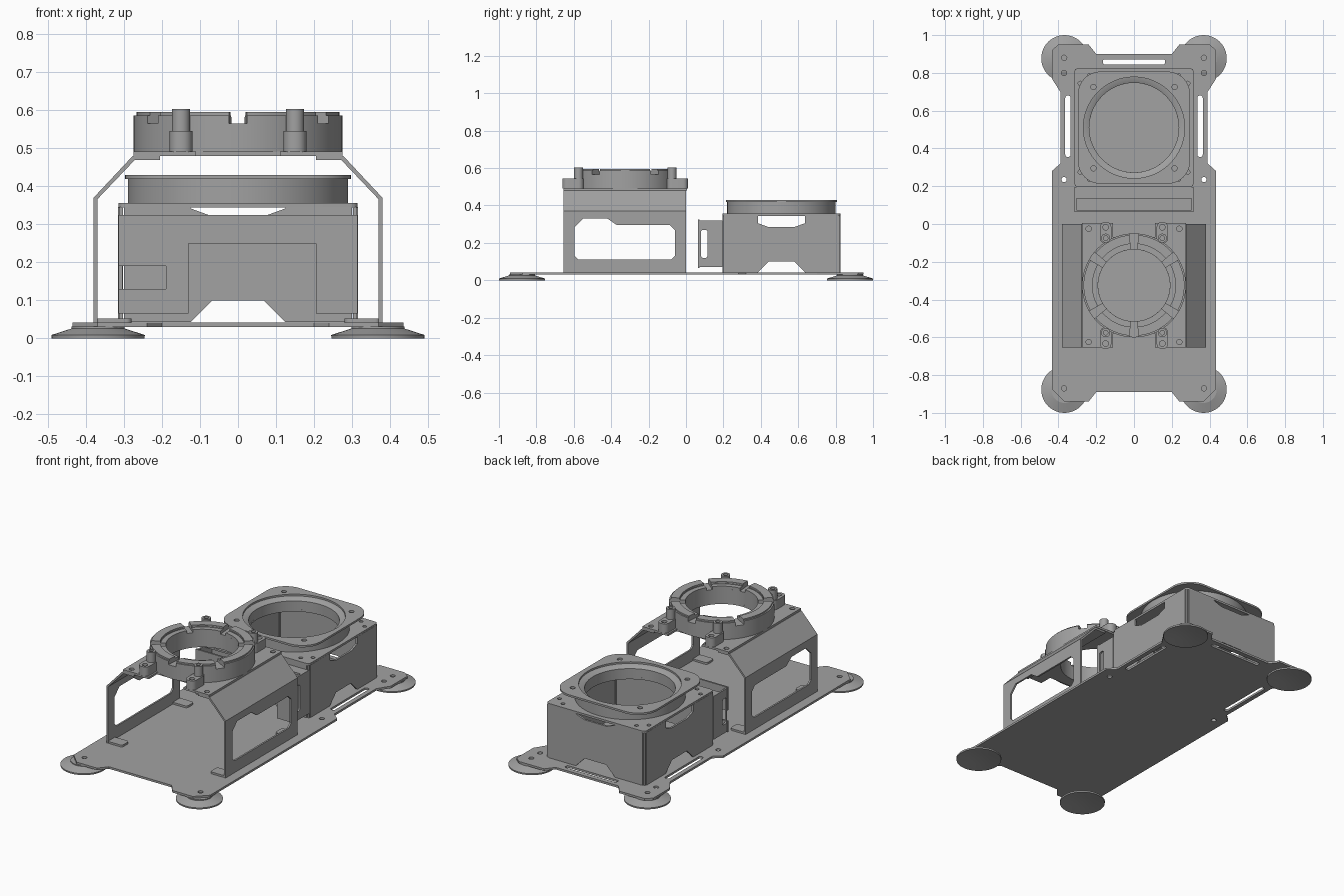
import bpy, bmesh
from math import sin, cos, pi, radians
from mathutils import Matrix, Vector

if "Cube" in bpy.data.objects:
    bpy.data.objects.remove(bpy.data.objects["Cube"])

metal = bpy.data.materials.new("grey_metal")
metal.use_nodes = True
GREY = (0.36, 0.36, 0.36, 1)
metal.diffuse_color = GREY
metal.node_tree.nodes["Principled BSDF"].inputs["Base Color"].default_value = GREY

# Sheet planes: local u, v and thickness mapped to world axes
PLANES = {
    "XY": Matrix(((1, 0, 0), (0, 1, 0), (0, 0, 1))),
    "XZ": Matrix(((1, 0, 0), (0, 0, -1), (0, 1, 0))),
    "YZ": Matrix(((0, 0, 1), (1, 0, 0), (0, 1, 0))),
}


def finish(name, mesh):
    bm = bmesh.new()
    bm.from_mesh(mesh)
    bmesh.ops.remove_doubles(bm, verts=bm.verts, dist=0.00005)
    bmesh.ops.recalc_face_normals(bm, faces=bm.faces)
    bm.to_mesh(mesh)
    bm.free()
    mesh.materials.clear()
    mesh.materials.append(metal)
    ob = bpy.data.objects.new(name, mesh)
    bpy.context.collection.objects.link(ob)
    bpy.ops.object.select_all(action="DESELECT")
    ob.select_set(True)
    bpy.context.view_layer.objects.active = ob
    bpy.ops.object.shade_smooth_by_angle(angle=radians(30))
    return ob


def plate(name, loops, plane, lo, hi):
    """Sheet from an outline and holes, spanning lo..hi across its plane."""
    cu = bpy.data.curves.new(name, "CURVE")
    cu.dimensions, cu.fill_mode, cu.extrude = "2D", "BOTH", (hi - lo) / 2
    for loop in loops:
        sp = cu.splines.new("POLY")
        sp.points.add(len(loop) - 1)
        for p, (u, v) in zip(sp.points, loop):
            p.co = (u, v, 0, 1)
        sp.use_cyclic_u = True
    tmp = bpy.data.objects.new(name + "_curve", cu)
    bpy.context.collection.objects.link(tmp)
    bpy.context.view_layer.update()
    mesh = bpy.data.meshes.new_from_object(tmp.evaluated_get(bpy.context.evaluated_depsgraph_get()))
    bpy.data.objects.remove(tmp)
    mid = (lo + hi) / 2 * (-1 if plane == "XZ" else 1)
    mesh.transform(PLANES[plane].to_4x4() @ Matrix.Translation((0, 0, mid)))
    return finish(name, mesh)


def lathe(name, profile, x, y, closed=False, seg=64):
    """Turned part about a vertical axis at x, y."""
    bm = bmesh.new()
    vs = [bm.verts.new((x + r, y, z)) for r, z in profile]
    pairs = list(zip(vs, vs[1:])) + ([(vs[-1], vs[0])] if closed else [])
    es = [bm.edges.new(p) for p in pairs]
    bmesh.ops.spin(bm, geom=vs + es, cent=(x, y, 0), axis=(0, 0, 1),
                   angle=2 * pi, steps=seg, use_duplicate=False)
    mesh = bpy.data.meshes.new(name)
    bm.to_mesh(mesh)
    bm.free()
    return finish(name, mesh)


def circle(x, y, r, n=16):
    return [(x + r * cos(2 * pi * i / n), y + r * sin(2 * pi * i / n)) for i in range(n)]


def rrect(x0, x1, y0, y1, r=0.0, n=6):
    if r == 0:
        return [(x0, y0), (x1, y0), (x1, y1), (x0, y1)]
    corners = [(x1 - r, y1 - r), (x0 + r, y1 - r), (x0 + r, y0 + r), (x1 - r, y0 + r)]
    return [(cx + r * cos((q + i / n) * pi / 2), cy + r * sin((q + i / n) * pi / 2))
            for q, (cx, cy) in enumerate(corners) for i in range(n + 1)]


def mirrored(half):
    return half + [(-x, y) for x, y in reversed(half)]


SIDES = (("left", 1), ("right", -1))
ENDS = (("front", -1), ("rear", 1))

# Base plate with tabs, slots and screw holes
outline = mirrored([(0.2, -0.89), (0.24, -0.94), (0.37, -0.94), (0.435, -0.875), (0.435, 0.28),
                    (0.39, 0.32), (0.39, 0.7), (0.435, 0.77), (0.435, 0.92), (0.4, 0.95),
                    (0.24, 0.95), (0.2, 0.9)])
holes = [rrect(-0.165, 0.165, 0.845, 0.872, 0.01)]
for _, s in SIDES:
    holes.append(rrect(s * 0.35 - 0.014, s * 0.35 + 0.014, 0.355, 0.68, 0.012))
    holes += [circle(s * 0.37, y, 0.014) for y in (-0.87, 0.235, 0.8, 0.88)]
plate("base_plate", [outline] + holes, "XY", 0.03, 0.042)

# Suction feet
for side, s in SIDES:
    for end, e in ENDS:
        lathe(f"{end}_{side}_foot", [(0, 0.012), (0.06, 0.008), (0.122, 0), (0.123, 0.009),
                                     (0.07, 0.026), (0.07, 0.031), (0, 0.031)],
              s * 0.368, e * 0.877, seg=48)

# Front bracket: windowed legs, sloped shoulders and inward foot tabs
window = [(-0.595, 0.13), (-0.575, 0.11), (-0.08, 0.11), (-0.06, 0.13), (-0.06, 0.27),
          (-0.085, 0.295), (-0.37, 0.295), (-0.42, 0.33), (-0.55, 0.33), (-0.595, 0.285)]
for side, s in SIDES:
    leg = sorted((s * 0.37, s * 0.38))
    plate(f"{side}_bracket_leg", [rrect(-0.655, 0, 0.042, 0.37), window], "YZ", *leg)
    shoulder = [(0.38, 0.37), (0.277, 0.48), (0.205, 0.48), (0.205, 0.469), (0.272, 0.469), (0.37, 0.366)]
    plate(f"{side}_bracket_shoulder", [[(s * x, z) for x, z in shoulder]], "XZ", -0.655, 0)
    for end, y in (("front", -0.655), ("rear", -0.065)):
        tab = sorted((s * 0.28, s * 0.375))
        plate(f"{side}_{end}_bracket_tab", [rrect(*tab, y, y + 0.065, 0.015)], "XY", 0.042, 0.053)

# Carrier plate under the notched ring
CY = -0.325
carrier = mirrored([(0.11, -0.58), (0.11, -0.655), (0.275, -0.655), (0.275, 0.005),
                    (0.11, 0.005), (0.11, -0.07)])
screws = [circle(sx * 0.24, y, 0.014) for sx in (-1, 1) for y in (-0.625, -0.025)]
plate("carrier_plate", [carrier, circle(0, CY, 0.19, 64)] + screws, "XY", 0.48, 0.492)

# Ring body, with its rim split by notches
lathe("ring_body", [(0.19, 0.49), (0.275, 0.49), (0.275, 0.566), (0.19, 0.566)], 0, CY, True, 72)
cuts = [35, 90, 145, 215, 270, 325, 395]
for i, (a, b) in enumerate(zip(cuts, cuts[1:])):
    span = [radians(a + 5 + (b - a - 10) * k / 12) for k in range(13)]
    for part, r0, r1, z0, z1 in (("inner", 0.19, 0.22, 0.565, 0.583), ("outer", 0.218, 0.275, 0.565, 0.587),
                                 ("top", 0.22, 0.267, 0.586, 0.595)):
        sector = [(r1 * cos(t), CY + r1 * sin(t)) for t in span]
        sector += [(r0 * cos(t), CY + r0 * sin(t)) for t in reversed(span)]
        plate(f"ring_rim_{part}_{i + 1}", [sector], "XY", z0, z1)

# Clamp ears with a tall screw and a socket hole
for side, s in SIDES:
    for end, e in ENDS:
        x, y_out, y_in = s * 0.15, CY + e * 0.308, CY + e * 0.25
        ear = rrect(x - 0.03, x + 0.03, min(y_out, y_in) - 0.028, max(y_out, y_in) + 0.028, 0.027)
        plate(f"{end}_{side}_clamp_ear", [ear, circle(x, y_out, 0.015)], "XY", 0.49, 0.545)
        lathe(f"{end}_{side}_clamp_screw", [(0, 0.54), (0.024, 0.54), (0.024, 0.603), (0.012, 0.603),
                                            (0.012, 0.59), (0, 0.59)], x, y_in, seg=24)

# Rear box walls, notched at top and bottom
BY = 0.51


def wall(c, top):
    half = [(0.125, 0.043), (0.3, 0.043), (0.3, 0.346), (0.125, 0.346), (0.125, top + 0.02), (0.07, top)]
    return [(c + u, v) for u, v in [(0.068, 0.1)] + half + [(-u, v) for u, v in reversed(half)] + [(-0.068, 0.1)]]


for side, s in SIDES:
    plate(f"box_{side}_wall", [wall(BY, 0.285)], "YZ", *sorted((s * 0.305, s * 0.316)))
for end, e in ENDS:
    plate(f"box_{end}_wall", [wall(0, 0.322)], "XZ", *sorted((BY + e * 0.304, BY + e * 0.315)))
    for side, s in SIDES:
        post = rrect(*sorted((s * 0.302, s * 0.312)), *sorted((BY + e * 0.3, BY + e * 0.31)))
        plate(f"box_{end}_{side}_corner", [post], "XY", 0.043, 0.346)

# Box lid, turned collar and rounded square flange
corner_holes = [circle(a * u, BY + b * v, 0.011) for a in (-1, 1) for b in (-1, 1)
                for u, v in ((0.235, 0.275), (0.285, 0.235))]
plate("box_lid", [rrect(-0.315, 0.315, BY - 0.315, BY + 0.315, 0.02), circle(0, BY, 0.237, 64)] + corner_holes,
      "XY", 0.344, 0.356)
lathe("collar", [(0.237, 0.35), (0.29, 0.35), (0.29, 0.421), (0.27, 0.421), (0.237, 0.405)], 0, BY, True, 72)
flange_holes = [circle(a * 0.215, BY + b * 0.215, 0.014) for a in (-1, 1) for b in (-1, 1)]
plate("collar_flange", [rrect(-0.297, 0.297, BY - 0.297, BY + 0.297, 0.12, 10), circle(0, BY, 0.268, 64)]
      + flange_holes, "XY", 0.419, 0.43)

# Connector cover in front of the box
cover = [(-0.315, 0.065), (-0.13, 0.065), (-0.13, 0.25), (0.205, 0.25), (0.205, 0.065), (0.315, 0.065),
         (0.315, 0.325), (-0.315, 0.325), (-0.315, 0.19), (-0.19, 0.19), (-0.19, 0.13), (-0.315, 0.13)]
plate("cover_face", [cover], "XZ", 0.063, 0.073)
for side, s in SIDES:
    plate(f"cover_{side}_flange", [rrect(0.073, 0.196, 0.07, 0.32), rrect(0.08, 0.115, 0.12, 0.27, 0.012)],
          "YZ", *sorted((s * 0.304, s * 0.314)))
plate("cover_top", [rrect(-0.305, 0.305, 0.135, 0.196)], "XY", 0.31, 0.32)
